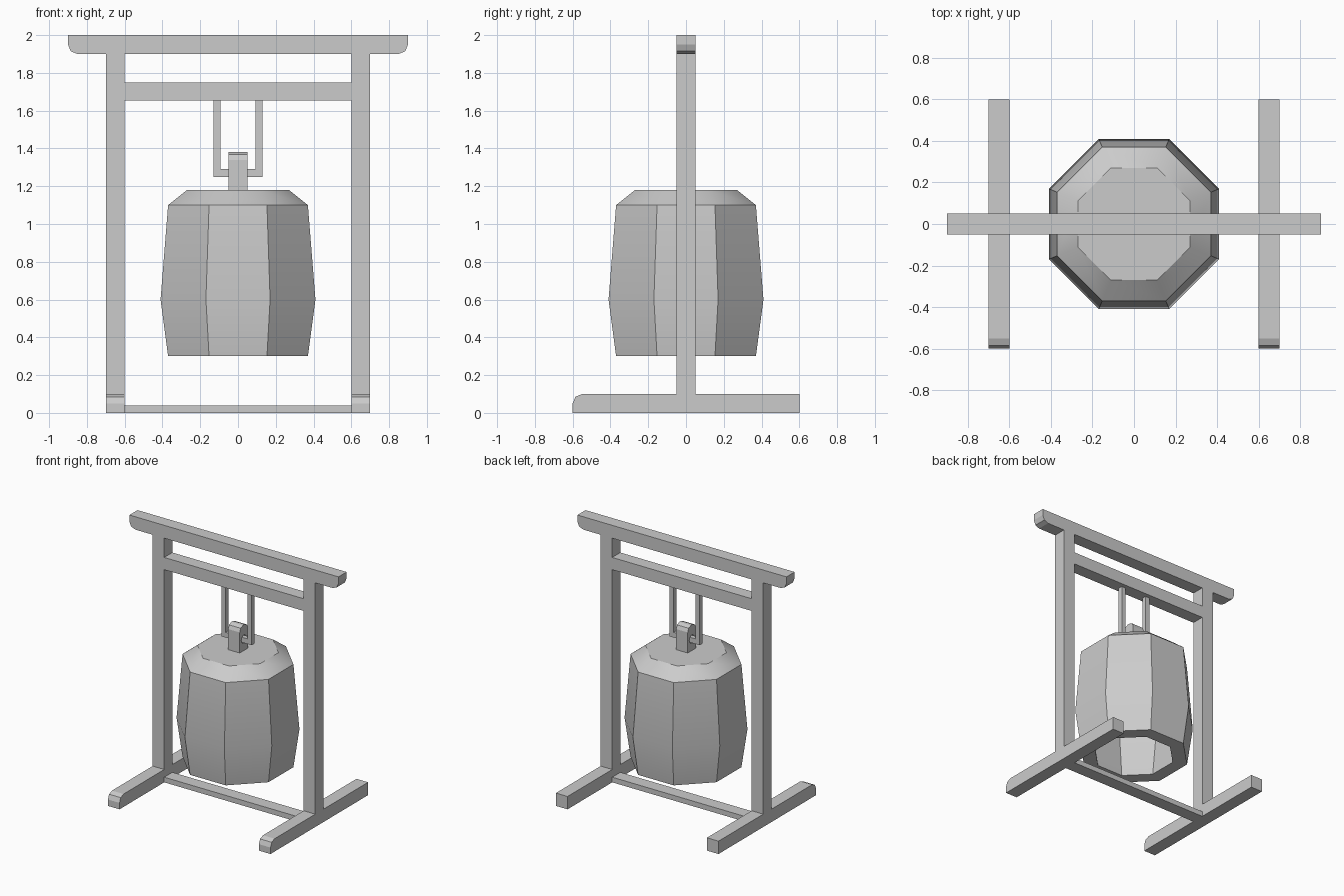
import bpy, bmesh, math

if "Cube" in bpy.data.objects:
    bpy.data.objects.remove(bpy.data.objects["Cube"])


def finish(name, bm):
    bmesh.ops.recalc_face_normals(bm, faces=bm.faces[:])
    me = bpy.data.meshes.new(name)
    bm.to_mesh(me)
    bm.free()
    ob = bpy.data.objects.new(name, me)
    bpy.context.collection.objects.link(ob)
    return ob


def box(name, x0, x1, y0, y1, z0, z1):
    return prism(name, [(x0, z0), (x1, z0), (x1, z1), (x0, z1)], 'Y', y0, y1)


def prism(name, profile, axis, a, b):
    """Extrude a (side, z) profile along X or Y from a to b."""
    bm = bmesh.new()
    place = (lambda u, z: (a, u, z)) if axis == 'X' else (lambda u, z: (u, a, z))
    face = bm.faces.new([bm.verts.new(place(u, z)) for u, z in profile])
    ext = bmesh.ops.extrude_face_region(bm, geom=[face])
    move = (b - a, 0, 0) if axis == 'X' else (0, b - a, 0)
    bmesh.ops.translate(bm, vec=move,
                        verts=[v for v in ext['geom'] if isinstance(v, bmesh.types.BMVert)])
    return finish(name, bm)


def corner(cu, cz, r, start):
    """Three points of a rounded corner."""
    return [(cu + r * math.cos(math.radians(start + t)),
             cz + r * math.sin(math.radians(start + t))) for t in (0, 45, 90)]


# Top beam with rounded lower ends
prism("top_beam", [(0.9, 2.0), (-0.9, 2.0)] + corner(-0.85, 1.95, 0.05, 180)
      + corner(0.85, 1.95, 0.05, 270), 'Y', -0.05, 0.05)

# Posts and feet, feet rounded at the front
foot = [(-0.6, 0), (0.6, 0), (0.6, 0.1)] + corner(-0.55, 0.05, 0.05, 90)
for side, x in (("left", -0.7), ("right", 0.6)):
    box(side + "_post", x, x + 0.1, -0.05, 0.05, 0.1, 1.9)
    prism(side + "_foot", foot, 'X', x, x + 0.1)

# Cross rails
box("upper_rail", -0.6, 0.6, -0.05, 0.05, 1.655, 1.75)
box("lower_rail", -0.6, 0.6, -0.05, 0.05, 0, 0.04)

# U-shaped hanger
prism("hanger", [(-0.13, 1.655), (-0.13, 1.25), (0.13, 1.25), (0.13, 1.655),
                 (0.093, 1.655), (0.093, 1.29), (-0.093, 1.29), (-0.093, 1.655)],
      'Y', -0.018, 0.018)

# Bell lug with a hole for the hanger
lug = prism("bell_lug", [(-0.05, 1.18), (0.05, 1.18)] + corner(0.01, 1.34, 0.04, 0)
            + corner(-0.01, 1.34, 0.04, 90), 'X', -0.05, 0.05)
hole = prism("lug_hole_cutter", [(0.032 * math.cos(i * math.pi / 6),
                                  1.27 + 0.032 * math.sin(i * math.pi / 6))
                                 for i in range(12)], 'X', -0.1, 0.1)
hole.hide_render = True
cut = lug.modifiers.new("hole", 'BOOLEAN')
cut.operation = 'DIFFERENCE'
cut.solver = 'EXACT'
cut.object = hole
bpy.context.view_layer.objects.active = lug
lug.select_set(True)
bpy.ops.object.modifier_apply(modifier="hole")
lug.select_set(False)
bpy.data.objects.remove(hole)

# Hollow eight-sided bell: outer wall, shoulder, then inner wall (flat radius, z)
outline = [(0.27, 1.18), (0.37, 1.1), (0.41, 0.6), (0.37, 0.3),
           (0.27, 0.3), (0.31, 0.6), (0.275, 1.04), (0.23, 1.08)]
bm = bmesh.new()
rings = []
for apothem, z in outline:
    r = apothem / math.cos(math.pi / 8)
    rings.append([bm.verts.new((r * math.cos((i + 0.5) * math.pi / 4),
                                r * math.sin((i + 0.5) * math.pi / 4), z))
                  for i in range(8)])
for low, high in zip(rings, rings[1:]):
    for i in range(8):
        j = (i + 1) % 8
        bm.faces.new((low[i], low[j], high[j], high[i]))
bm.faces.new(rings[0])
bm.faces.new(rings[-1])
bell = finish("bell", bm)
bpy.context.view_layer.objects.active = bell
bell.select_set(True)
bpy.ops.object.shade_smooth_by_angle(angle=math.radians(30))
